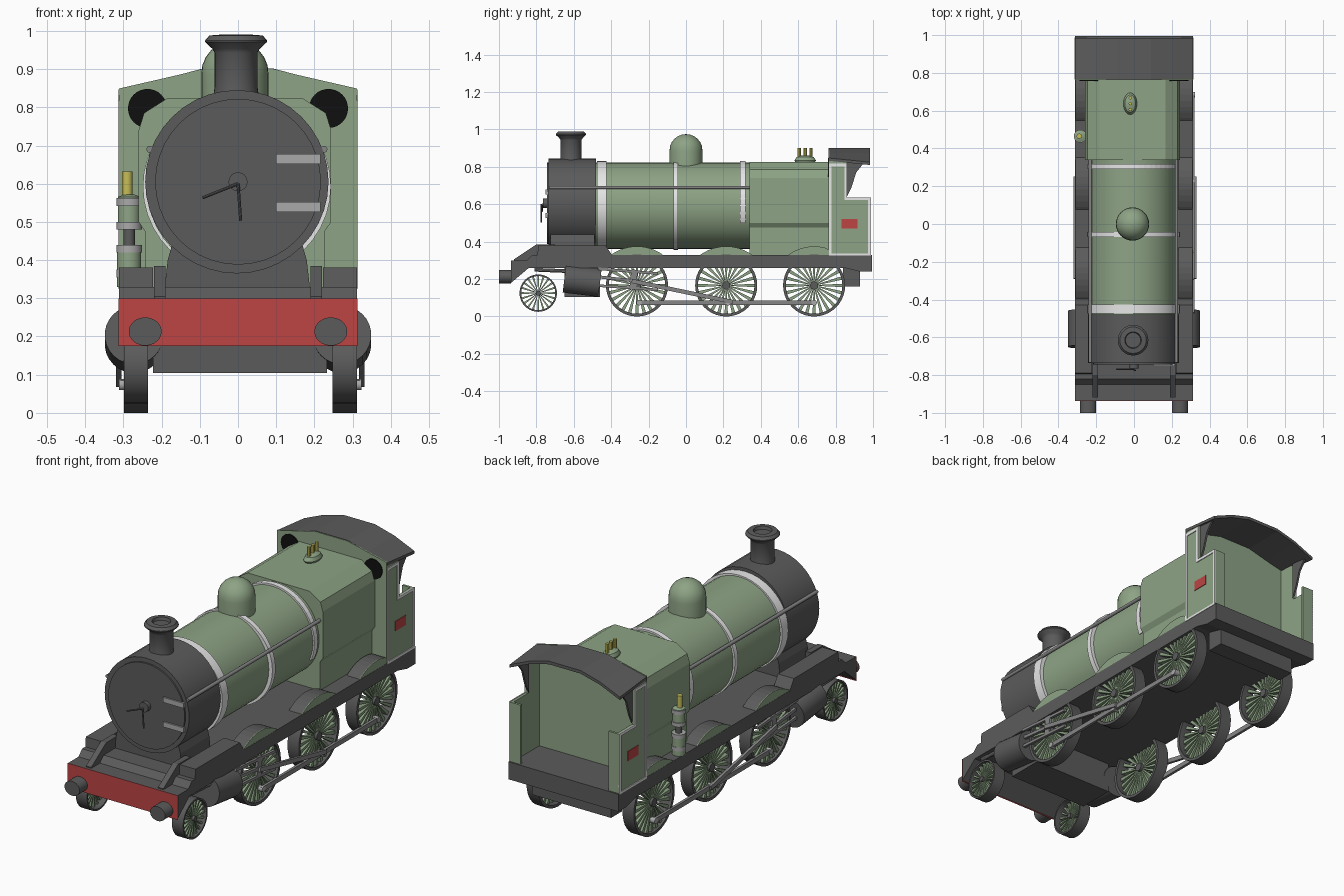
import bpy, bmesh, math
from mathutils import Vector

cube = bpy.data.objects.get("Cube")
if cube:
    bpy.data.objects.remove(cube, do_unlink=True)


def material(name, r, g, b):
    m = bpy.data.materials.new(name)
    m.use_nodes = True
    m.diffuse_color = (r, g, b, 1)
    m.node_tree.nodes["Principled BSDF"].inputs["Base Color"].default_value = (r, g, b, 1)
    return m


GREEN = material("sage green", .27, .37, .235)
DARK = material("charcoal", .105, .105, .105)
WHITE = material("off white", .8, .8, .8)
RED = material("brick red", .51, .058, .058)
BRASS = material("brass", .57, .51, .1)
STEEL = material("steel grey", .24, .24, .24)
SILVER = material("silver grey", .4, .4, .4)
BLACK = material("window black", .005, .005, .005)

X, Y, Z = Vector((1, 0, 0)), Vector((0, 1, 0)), Vector((0, 0, 1))
SIDES = (("left", 1), ("right", -1))
CX = -.008   # boiler centre line


def finish(name, bm, mat, smooth=False):
    bmesh.ops.recalc_face_normals(bm, faces=bm.faces)
    me = bpy.data.meshes.new(name)
    bm.to_mesh(me)
    bm.free()
    ob = bpy.data.objects.new(name, me)
    me.materials.append(mat)
    bpy.context.collection.objects.link(ob)
    if smooth:
        bpy.ops.object.select_all(action='DESELECT')
        ob.select_set(True)
        bpy.context.view_layer.objects.active = ob
        bpy.ops.object.shade_smooth_by_angle(angle=math.radians(35))
    return ob


def bridge(bm, lo, hi):
    for i in range(len(lo)):
        j = (i + 1) % len(lo)
        bm.faces.new((lo[i], lo[j], hi[j], hi[i]))


def prism(name, pts, axis, a, b, mat):
    """Extrude a 2D outline along x (y,z points) or y (x,z points)."""
    put = (lambda p, t: (t, p[0], p[1])) if axis == X else (lambda p, t: (p[0], t, p[1]))
    bm = bmesh.new()
    lo, hi = [[bm.verts.new(put(p, t)) for p in pts] for t in (a, b)]
    bm.faces.new(lo)
    bm.faces.new(hi)
    bridge(bm, lo, hi)
    return finish(name, bm, mat)


def box(name, x, y, z, mat):
    pts = [(y[0], z[0]), (y[1], z[0]), (y[1], z[1]), (y[0], z[1])]
    return prism(name, pts, X, x[0], x[1], mat)


def lathe(name, profile, origin, axis, mat, n=32, ring=False):
    """Revolve (radius, height) points about an axis."""
    axis = Vector(axis).normalized()
    u = axis.orthogonal().normalized()
    v = axis.cross(u)
    bm = bmesh.new()
    rows = []
    for r, h in profile:
        rows.append([bm.verts.new(Vector(origin) + axis * h + r *
                     (u * math.cos(math.tau * i / n) + v * math.sin(math.tau * i / n)))
                     for i in range(n)])
    if ring:
        bridge(bm, rows[-1], rows[0])
    else:
        bm.faces.new(rows[0])
        bm.faces.new(rows[-1])
    for p, q in zip(rows, rows[1:]):
        bridge(bm, p, q)
    return finish(name, bm, mat, True)


def rod(name, a, b, r, mat, n=16):
    d = Vector(b) - Vector(a)
    return lathe(name, [(r, 0), (r, d.length)], a, d, mat, n)


def bar(name, x, a, b, h, mat, w=.014):
    """Flat bar between two (y, z) points."""
    d = Vector((b[0] - a[0], b[1] - a[1])).normalized() * h / 2
    pts = [(a[0] + d.y, a[1] - d.x), (b[0] + d.y, b[1] - d.x),
           (b[0] - d.y, b[1] + d.x), (a[0] - d.y, a[1] + d.x)]
    return prism(name, pts, X, x - w / 2, x + w / 2, mat)


def mirror_outline(half, cx=0):
    return [(x + cx, z) for x, z in half] + [(cx - x, z) for x, z in reversed(half)]


def arc(cx, cz, r, a0, a1, steps):
    angles = [math.radians(a0 + (a1 - a0) * i / steps) for i in range(steps + 1)]
    return [(cx + r * math.cos(t), cz + r * math.sin(t)) for t in angles]


def wheel(name, s, y, z, r, spokes):
    mid = s * .273 + .006
    lathe(name + "_tyre", [(r, -.032), (r, .032), (r * .91, .032), (r * .91, -.032)],
          (mid, y, z), X, DARK, 40, True)
    rod(name + "_hub", (mid - s * .02, y, z), (mid + s * .033, y, z), r * .13, DARK)
    bm = bmesh.new()
    for k in range(spokes):   # spokes widen toward the rim
        a = math.tau * k / spokes
        out, side = Vector((0, math.cos(a), math.sin(a))), Vector((0, -math.sin(a), math.cos(a)))
        c = Vector((mid + s * .008, y, z))
        lo, hi = [[bm.verts.new(c + X * t + (out * d + side * w) * r)
                   for d, w in ((.1, -.015), (.94, -.055), (.94, .055), (.1, .015))]
                  for t in (-.012, .012)]
        bm.faces.new(lo)
        bm.faces.new(hi)
        bridge(bm, lo, hi)
    finish(name + "_spokes", bm, GREEN)


# Footplate, beams and buffers
prism("footplate", [(-.935, .18), (-.935, .3), (-.85, .3), (-.82, .33), (.995, .33), (.995, .24),
                    (.93, .24), (.85, .26), (-.84, .26)], X, -.312, .312, DARK)
box("front_beam", (-.313, .313), (-.936, -.9345), (.175, .3), RED)
box("rear_beam", (-.225, .225), (.84, .93), (.16, .26), DARK)
box("cylinder_block", (-.223, .233), (-.65, -.46), (.105, .27), DARK)

# Boiler, smokebox and firebox
rod("smokebox", (-.003, -.735, .605), (-.003, -.48, .605), .24, DARK, 40)
prism("saddle", mirror_outline([(.19, .33), (.182, .4), (.165, .46)], -.002), Y, -.725, -.49, DARK)
rod("smokebox_door", (0, -.743, .605), (0, -.73, .605), .217, DARK, 40)
rod("door_boss", (0, -.765, .605), (0, -.74, .605), .025, DARK)
rod("door_handle_long", (0, -.768, .6), (-.093, -.768, .563), .004, DARK, 8)
rod("door_handle_short", (0, -.775, .6), (.007, -.775, .503), .004, DARK, 8)
for z in (.539, .665):
    box("door_strap", (.1, .216), (-.751, -.738), (z - .013, z + .013), SILVER)
rod("boiler", (CX, -.49, .592), (CX, .345, .592), .231, GREEN, 40)
for y, w in ((-.45, .05), (-.055, .026)):
    band = rod("boiler_band", (0, -w / 2, 0), (0, w / 2, 0), .238, WHITE, 40)
    band.location = (-.003, y, .593)
    band.scale.x = 1.035
prism("rear_boiler_band", arc(CX, .593, .239, -23, 203, 30) + arc(CX, .593, .22, 203, -23, 30),
      Y, .29, .318, WHITE)
prism("firebox", mirror_outline([(.235, .32), (.235, .475), (.252, .5), (.252, .74), (.238, .785), (.175, .825)], CX),
      Y, .34, .765, GREEN)

# Chimney, dome and safety valves
lathe("chimney", [(.06, 0), (.056, .03), (.056, .118), (.062, .128), (.081, .146), (.081, .15), (.07, .163),
                  (.044, .165), (.04, .15)], (-.005, -.615, .825), Z, DARK)
lathe("dome", [(.088, .78), (.088, .885)] +
      [(r + .0005, z) for r, z in arc(0, .887, .088, 15, 90, 5)], (CX, 0, 0), Z, GREEN)
valve = lathe("valve_base", [(.05, 0), (.058, .012), (.046, .03), (.02, .04)], (0, 0, 0), Z, GREEN)
valve.location = (-.02, .637, .822)
valve.scale.x = .62
for k in (-1, 0, 1):
    rod("safety_valve", (-.02, .637 + k * .031, .84), (-.02, .637 + k * .031, .902), .009, BRASS, 8)

# Cab, with the roof corners drooping toward the rear
prism("cab_front", mirror_outline([(.312, .33), (.312, .849), (.09, .9)]), Y, .762, .768, GREEN)
roof = prism("cab_roof", mirror_outline([(.2, .858), (.313, .832), (.313, .847), (.2, .873), (.09, .902)])
             + [(-.09, .886), (.09, .886)], Y, .765, .984, DARK)
for v in roof.data.vertices:
    if v.co.y > .9 and abs(v.co.x) > .3:
        v.co.z -= .022

for label, s in SIDES:
    # Cab side with lining, number plate and rear return
    prism(label + "_cab_side", [(.765, .33), (.765, .835), (.862, .835), (.862, .635), (.988, .635), (.988, .33)],
          X, s * .296, s * .31, GREEN)
    box(label + "_cab_rear_return", sorted((s * .25, s * .31)), (.976, .988), (.33, .635), GREEN)
    prism(label + "_roof_bracket", [(.86, .64), (.86, .835), (.95, .82), (.91, .77), (.885, .69)],
          X, s * .29, s * .3, DARK)
    for y0, y1, z0, z1 in ((.764, .778, .33, .815), (.764, .862, .803, .818), (.848, .862, .635, .815),
                           (.848, .988, .622, .637), (.974, .988, .33, .637), (.764, .988, .325, .336)):
        box(label + "_cab_lining", sorted((s * .309, s * .314)), (y0, y1), (z0, z1), WHITE)
    box(label + "_number_plate", sorted((s * .309, s * .313)), (.832, .918), (.47, .52), RED)
    rod(label + "_cab_window", (s * .237, .758, .797), (s * .237, .766, .797), .051, BLACK, 32)

    # Buffers, frame bars and raised footplate
    buffer = rod(label + "_buffer", (0, 0, 0), (0, -.065, 0), .043, DARK, 28)
    buffer.location = (s * .243, -.935, .213)
    buffer.scale.z = .86
    prism(label + "_frame_bar", [(-.92, .29), (-.92, .305), (-.8, .385), (-.7, .385), (-.7, .32)],
          X, s * .19, s * .22, DARK)
    prism(label + "_raised_plate", [(-.795, .32), (-.79, .38), (-.43, .38), (-.39, .32)],
          X, s * .222, s * .312, DARK)
    rod(label + "_handrail", (s * .228 - .003, -.733, .69), (s * .228 - .003, .345, .69), .009, STEEL, 12)

    # Wheels and splashers
    wheel(label + "_leading_wheel", s, -.79, .125, .1, 20)
    for k, y in enumerate((-.262, .215, .685)):
        wheel(label + "_driving_wheel_%d" % (k + 1), s, y, .166, .166, 24)
        guard = [(min(a, .765), b) for a, b in arc(y, .14, .235, 50, 130, 10)]
        prism(label + "_splasher", guard, X, s * .235, s * .307, DARK)
        prism(label + "_splasher_face", guard, X, s * .306, s * .311, GREEN)

    # Cylinders and running gear
    gear = s * .307 + .006
    rod(label + "_cylinder", (s * .272, -.65, .204), (s * .272, -.46, .181), .077, DARK, 28)
    rod(label + "_valve_spindle", (s * .29, -.81, .25), (s * .29, -.46, .235), .01, STEEL, 10)
    bar(label + "_upper_slide_bar", gear, (-.47, .255), (-.15, .23), .014, STEEL)
    bar(label + "_lower_slide_bar", gear, (-.47, .165), (-.15, .142), .014, STEEL)
    bar(label + "_piston_rod", gear, (-.47, .212), (-.25, .188), .016, STEEL)
    bar(label + "_crosshead", gear, (-.285, .15), (-.275, .25), .035, STEEL)
    bar(label + "_connecting_rod", gear + s * .011, (-.29, .19), (.25, .078), .022, STEEL)
    bar(label + "_coupling_rod", gear, (-.26, .074), (.69, .074), .024, STEEL)
    for y in (-.25, .225, .685):
        rod(label + "_crank_pin", (s * .28, y, .074), (gear + s * .01, y, .074), .015, SILVER, 12)

# Air pump
px, py = -.285, .465
lathe("pump_lower", [(.032, .33), (.032, .44)], (px, py, 0), Z, GREEN, 20)
lathe("pump_neck", [(.015, .43), (.015, .49)], (px, py, 0), Z, DARK, 16)
lathe("pump_upper", [(.03, .48), (.03, .565), (.014, .572)], (px, py, 0), Z, GREEN, 20)
for z in (.365, .43, .49, .552):
    lathe("pump_band", [(.034, z - .01), (.034, z + .01)], (px, py, 0), Z, SILVER, 20)
lathe("pump_valve", [(.014, .555), (.014, .632)], (px - .005, py, 0), Z, BRASS, 12)
